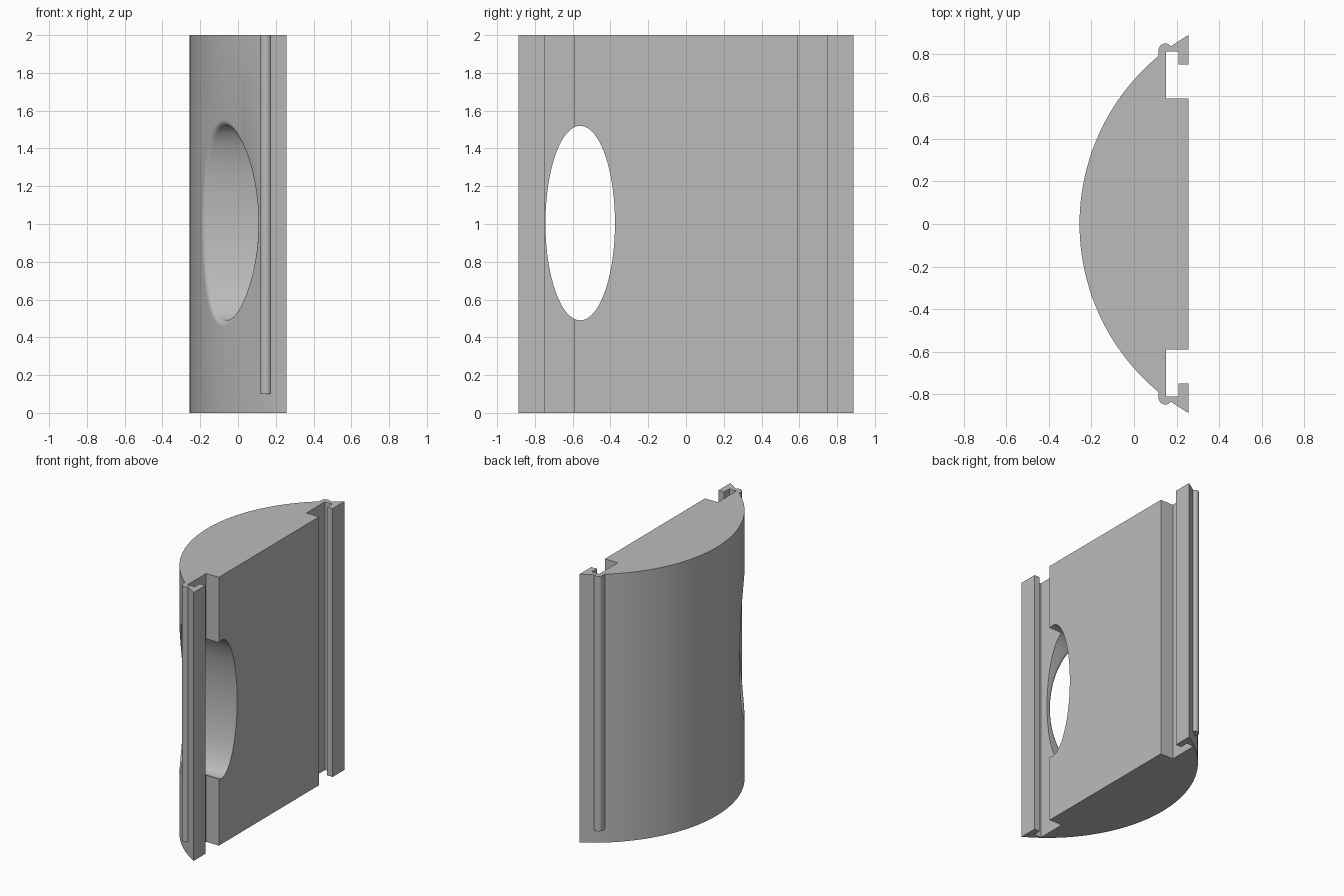
import bpy, bmesh
from math import sin, cos, pi, sqrt, atan2, asin, radians

cube = bpy.data.objects.get("Cube")
if cube:
    bpy.data.objects.remove(cube, do_unlink=True)

grey = bpy.data.materials.new("plain grey")
grey.use_nodes = True
grey.diffuse_color = (0.5, 0.5, 0.5, 1)
grey.node_tree.nodes["Principled BSDF"].inputs["Base Color"].default_value = (0.5, 0.5, 0.5, 1)

HALF_X, HALF_Y, HEIGHT = 0.256, 0.888, 2.0
SAG = 2 * HALF_X
R = (SAG ** 2 + HALF_Y ** 2) / (2 * SAG)      # radius of the curved face
CX = R - HALF_X                               # its axis, at y = 0


def loft(name, rings):
    """Closed solid through rings of points, capped at both ends."""
    bm = bmesh.new()
    rows = [[bm.verts.new(p) for p in ring] for ring in rings]
    n = len(rows[0])
    for a, b in zip(rows, rows[1:]):
        for i in range(n):
            j = (i + 1) % n
            bm.faces.new((a[i], a[j], b[j], b[i]))
    bm.faces.new(rows[0])
    bm.faces.new(rows[-1])
    bmesh.ops.recalc_face_normals(bm, faces=bm.faces)
    mesh = bpy.data.meshes.new(name)
    bm.to_mesh(mesh)
    bm.free()
    mesh.materials.append(grey)
    obj = bpy.data.objects.new(name, mesh)
    bpy.context.collection.objects.link(obj)
    return obj


def extrude(name, profile, z0, z1):
    return loft(name, [[(x, y, z) for x, y in profile] for z in (z0, z1)])


def activate(obj):
    bpy.ops.object.select_all(action='DESELECT')
    obj.select_set(True)
    bpy.context.view_layer.objects.active = obj


def smooth(obj):
    activate(obj)
    bpy.ops.object.shade_smooth_by_angle(angle=radians(30))


# Body: circular segment with an undercut slot near each long edge
STEPS = 48
end = asin(HALF_Y / R)
half = [(CX - R * cos(end * i / STEPS), R * sin(end * i / STEPS)) for i in range(STEPS + 1)]
half += [(HALF_X, 0.75), (0.21, 0.75), (0.21, 0.81), (0.15, 0.81), (0.15, 0.59), (HALF_X, 0.59)]
body = extrude("curved_body", half + [(x, -y) for x, y in reversed(half[1:])], 0, HEIGHT)

# Oval through hole with a rounded rim on the curved face
HOLE_Y, HOLE_Z, RAD_Y, RAD_Z, RIM = -0.56, 1.005, 0.184, 0.515, 0.03
SIDES, ARC = 96, 8
rings = [[] for _ in range(ARC + 3)]
for k in range(SIDES):
    t = 2 * pi * k / SIDES
    y, z = HOLE_Y + RAD_Y * cos(t), HOLE_Z + RAD_Z * sin(t)
    ny, nz = cos(t) / RAD_Y, sin(t) / RAD_Z
    length = sqrt(ny * ny + nz * nz)
    ny, nz = ny / length, nz / length
    root = sqrt(R * R - y * y)
    slope = y / root * ny
    centre = CX - root + slope * RIM + RIM * sqrt(1 + slope ** 2)
    last = atan2(-1, slope) + 2 * pi
    section = [(0, 0.4)]
    for i in range(ARC + 1):
        a = pi + (last - pi) * i / ARC
        section.append((RIM + RIM * cos(a), centre + RIM * sin(a)))
    section.append((section[-1][0], -0.6))
    for ring, (u, x) in zip(rings, section):
        ring.append((x, y + u * ny, z + u * nz))
cutter = loft("hole_cutter", rings)
cutter.hide_render = True

cut = body.modifiers.new("hole", 'BOOLEAN')
cut.operation = 'DIFFERENCE'
cut.solver = 'EXACT'
cut.object = cutter
activate(body)
bpy.ops.object.modifier_apply(modifier=cut.name)
bpy.data.objects.remove(cutter, do_unlink=True)
smooth(body)

# Rounded bead along each outer edge, stopping short of the base
bead = [(0.116, 0.788), (0.148, 0.812), (0.178, 0.812)]
bead += [(0.147 + 0.031 * cos(pi * i / 16), 0.818 + 0.031 * sin(pi * i / 16)) for i in range(17)]
for name, side in (("front_bead", -1), ("back_bead", 1)):
    smooth(extrude(name, [(x, side * y) for x, y in bead], 0.1, HEIGHT))
